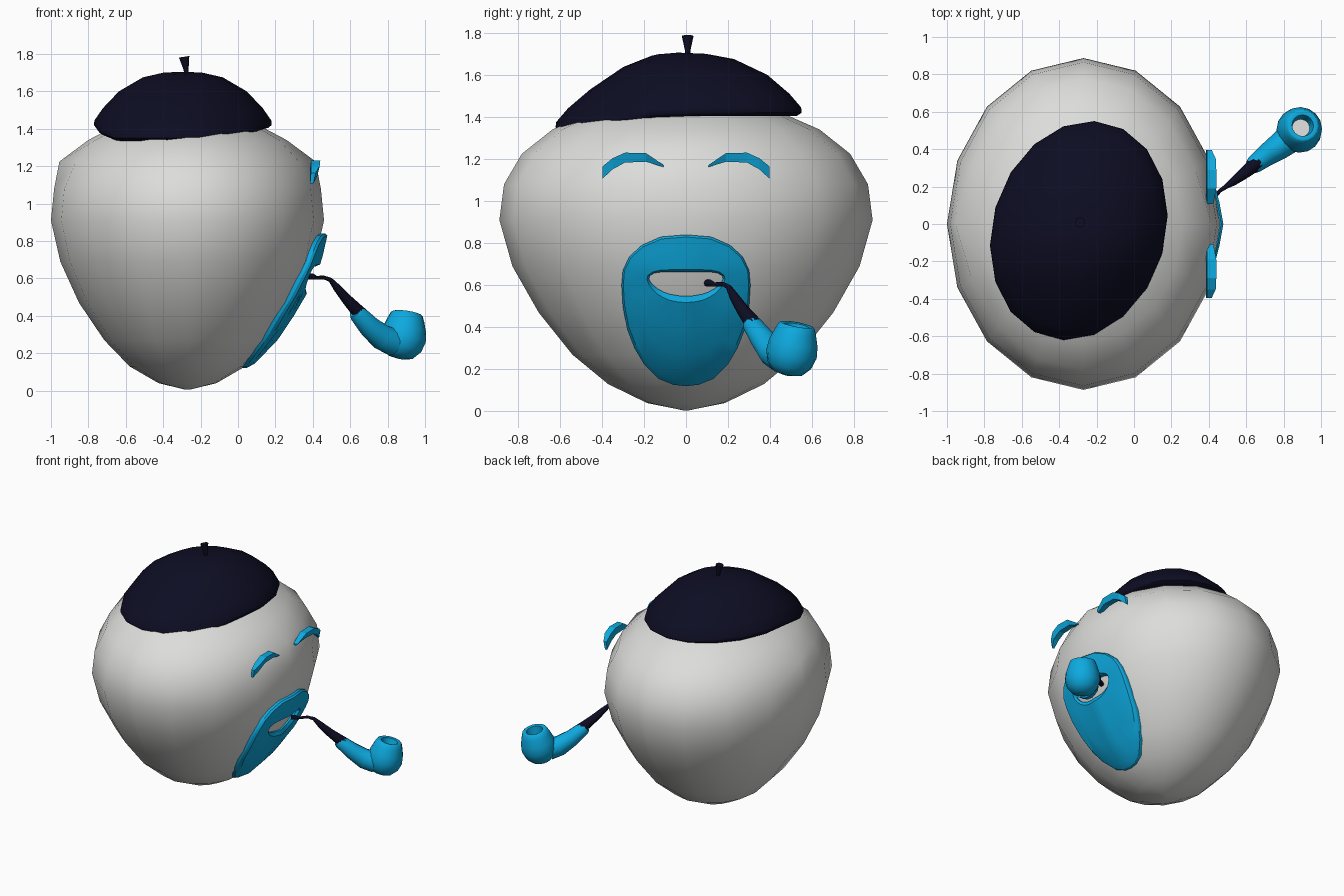
import bpy, math
from mathutils import Vector

if "Cube" in bpy.data.objects:
    bpy.data.objects.remove(bpy.data.objects["Cube"])


def material(name, rgb):
    m = bpy.data.materials.new(name)
    m.diffuse_color = (*rgb, 1)
    m.use_nodes = True
    m.node_tree.nodes["Principled BSDF"].inputs["Base Color"].default_value = m.diffuse_color
    return m


CREAM = material("pale_grey", (0.72, 0.72, 0.71))
NAVY = material("dark_navy", (0.004, 0.004, 0.017))
BLUE = material("bright_blue", (0.004, 0.40, 0.74))


def make(name, verts, faces, mat, angle=60):
    me = bpy.data.meshes.new(name)
    me.from_pydata([tuple(v) for v in verts], [], faces)
    me.materials.append(mat)
    ob = bpy.data.objects.new(name, me)
    bpy.context.collection.objects.link(ob)
    bpy.ops.object.select_all(action='DESELECT')
    ob.select_set(True)
    bpy.context.view_layer.objects.active = ob
    bpy.ops.object.mode_set(mode='EDIT')
    bpy.ops.mesh.select_all(action='SELECT')
    bpy.ops.mesh.normals_make_consistent(inside=False)
    bpy.ops.object.mode_set(mode='OBJECT')
    if angle:
        bpy.ops.object.shade_smooth_by_angle(angle=math.radians(angle))
    return ob


def loft(name, rings, mat, angle=60, closed=False):
    """Skin equal-length rings; cap both ends, or join last to first."""
    n = len(rings[0])
    verts = [v for r in rings for v in r]
    faces = []
    for i in range(len(rings) if closed else len(rings) - 1):
        a, b = i * n, (i + 1) % len(rings) * n
        for j in range(n):
            k = (j + 1) % n
            faces.append((a + j, a + k, b + k, b + j))
    if not closed:
        faces.append(tuple(range(n))[::-1])
        faces.append(tuple(range(len(verts) - n, len(verts))))
    return make(name, verts, faces, mat, angle)


def circle(center, axis, r, n):
    axis = Vector(axis).normalized()
    u = axis.cross(Vector((0, 0, 1)) if abs(axis.z) < 0.95 else Vector((1, 0, 0))).normalized()
    w = axis.cross(u)
    return [Vector(center) + r * (math.cos(t) * u + math.sin(t) * w)
            for t in (2 * math.pi * i / n for i in range(n))]


def tube(name, path, mat, n):
    """Tube through (x, y, z, radius) stations."""
    pts = [Vector(p[:3]) for p in path]
    rings = []
    for i, p in enumerate(path):
        d = pts[min(i + 1, len(pts) - 1)] - pts[max(i - 1, 0)]
        rings.append(circle(pts[i], d, p[3], n))
    return loft(name, rings, mat, 50)


# Body: 16-sided tapered egg; (z, x radius, y radius)
CX = -0.27
BODY = [(0.005, 0.01, 0.012), (0.04, 0.155, 0.185), (0.13, 0.31, 0.37), (0.27, 0.445, 0.54),
        (0.47, 0.58, 0.70), (0.69, 0.68, 0.825), (0.91, 0.73, 0.887), (1.08, 0.713, 0.865),
        (1.225, 0.645, 0.78), (1.34, 0.53, 0.635), (1.43, 0.36, 0.43), (1.48, 0.18, 0.22),
        (1.50, 0.01, 0.01)]
rings = []
for z, rx, ry in BODY:
    ring = []
    for i in range(16):
        t = 2 * math.pi * i / 16
        # the brow vertices stick out a little on both sides
        k = 0.04 if z == 1.225 and i in (0, 8) else 0
        ring.append((CX + (rx + k) * math.cos(t), ry * math.sin(t), z))
    rings.append(ring)
loft("body", rings, CREAM, 80)


def body_x(y, z):
    """x of the body's face side at a given y and z."""
    for (z0, a0, b0), (z1, a1, b1) in zip(BODY, BODY[1:]):
        if z0 <= z <= z1:
            f = (z - z0) / (z1 - z0)
            rx, ry = a0 + f * (a1 - a0), b0 + f * (b1 - b0)
            u = min(abs(y) / ry, 1)
            if u < 0.383:
                return CX + rx * (1 - 0.076 * u / 0.383)
            if u < 0.707:
                return CX + rx * (0.924 - 0.217 * (u - 0.383) / 0.324)
            return CX + rx * math.sqrt(1 - u * u)
    return CX


# Cap: soft dome, skewed in plan, with the front of the rim sagging
rings = []
for s, z in [(0.80, 1.41), (0.96, 1.405), (1.0, 1.42), (0.995, 1.445), (0.9, 1.51), (0.72, 1.60),
             (0.45, 1.675), (0.22, 1.70), (0.02, 1.705)]:
    ring = []
    for i in range(18):
        t = 2 * math.pi * i / 18
        x = 0.475 * s * math.cos(t)
        y = -0.035 + 0.58 * s * math.sin(t) + 0.17 * x
        sag = 0.07 * min(max((-y - 0.12) / 0.33, 0), 1)
        ring.append((-0.295 + x, y, z - sag))
    rings.append(ring)
loft("cap", rings, NAVY, 60)

# Cap stalk
tube("cap_stalk", [(-0.275, 0.008, 1.69, 0.011), (-0.278, 0.008, 1.72, 0.014),
                   (-0.288, 0.008, 1.785, 0.028)], NAVY, 8)

# Beard: plate wrapped on the body with a mouth hole; half outlines as (y, z)
OUTER = [(0, .84), (.12, .83), (.21, .79), (.27, .735), (.30, .67), (.306, .60), (.30, .50),
         (.28, .39), (.245, .30), (.20, .225), (.13, .155), (.06, .127), (0, .12)]
MOUTH = [(0, .663), (.06, .663), (.12, .662), (.15, .658), (.172, .645), (.176, .63), (.17, .617),
         (.155, .60), (.135, .583), (.105, .567), (.075, .557), (.035, .55), (0, .548)]


def mirrored(half):
    return half + [(-y, z) for y, z in half[-2:0:-1]]


def mix(t):
    return [(a[0] + t * (b[0] - a[0]), a[1] + t * (b[1] - a[1]))
            for a, b in zip(mirrored(OUTER), mirrored(MOUTH))]


rings = [[(body_x(y, z) + off, y, z) for y, z in mix(t)]
         for t, off in [(0, -0.01), (0, 0.022), (0.06, 0.036), (0.35, 0.036), (0.65, 0.036),
                        (0.93, 0.036), (1, 0.015), (1, -0.01), (0.5, -0.01)]]
loft("beard", rings, BLUE, 25, closed=True)

# Eyebrows: arched bars, cross-sections as (y, bottom z, top z, front x)
BROW = [(0.108, 1.162, 1.172, 0.425), (0.19, 1.187, 1.228, 0.44), (0.29, 1.183, 1.23, 0.44),
        (0.35, 1.150, 1.203, 0.437), (0.396, 1.107, 1.165, 0.415)]
for side, label in [(1, "right"), (-1, "left")]:
    rings = [[(0.385, side * y, a), (xf - 0.012, side * y, a), (xf, side * y, b), (0.39, side * y, b)]
             for y, a, b, xf in BROW]
    loft("eyebrow_" + label, rings, BLUE, 0)

# Pipe mouthpiece
tube("pipe_mouthpiece", [(.375, .10, .61, .017), (.40, .115, .61, .017), (.42, .135, .604, .010),
                         (.46, .178, .605, .010), (.495, .202, .592, .013), (.53, .226, .55, .022),
                         (.585, .268, .485, .030), (.655, .325, .41, .040)], NAVY, 8)

# Pipe shank
tube("pipe_shank", [(.628, .305, .425, .038), (.640, .315, .412, .047), (.70, .362, .345, .058),
                    (.77, .41, .285, .070), (.83, .455, .262, .078)], BLUE, 12)

# Pipe bowl: revolved about a slightly tilted axis, hollow with a pale floor
base, axis = Vector((.868, .482, .172)), Vector((.035, .045, .24)).normalized()
profile = [(.02, 0), (.07, .012), (.105, .05), (.122, .105), (.116, .16), (.098, .215), (.086, .243),
           (.078, .248), (.058, .243), (.052, .19), (.048, .17)]
bowl = loft("pipe_bowl", [circle(base + axis * h, axis, r, 16) for r, h in profile], BLUE, 50)
bowl.data.materials.append(CREAM)
floor = base + axis * 0.17
for p in bowl.data.polygons:
    if (p.center - floor).length < 0.01:
        p.material_index = 1
